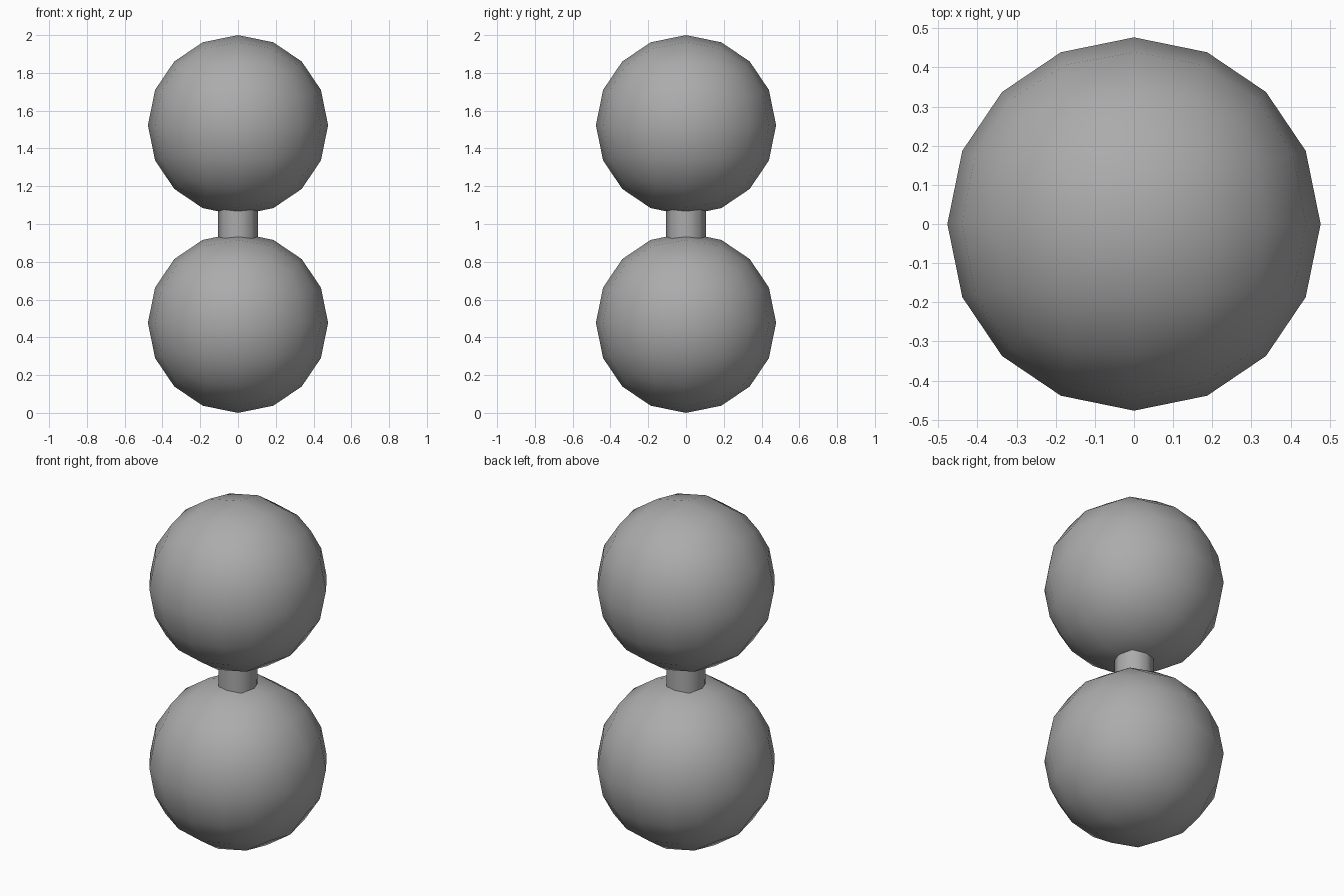
import bpy
import math

if "Cube" in bpy.data.objects:
    bpy.data.objects.remove(bpy.data.objects["Cube"])

R = 0.477

# Mid grey for every part
grey = bpy.data.materials.new("mid_grey")
grey.diffuse_color = (0.41, 0.41, 0.41, 1)
grey.use_nodes = True
grey.node_tree.nodes["Principled BSDF"].inputs["Base Color"].default_value = grey.diffuse_color


def finish(name, angle):
    obj = bpy.context.object
    obj.name = name
    obj.data.materials.append(grey)
    bpy.ops.object.shade_smooth_by_angle(angle=math.radians(angle))


# Two stacked balls: rounded cubes cast to a sphere
for name, z in (("lower_ball", R), ("upper_ball", 2 - R)):
    bpy.ops.mesh.primitive_cube_add(size=2 * R, location=(0, 0, z))
    ball = bpy.context.object
    ball.modifiers.new("round", 'SUBSURF').levels = 2
    ball.modifiers["round"].render_levels = 2
    cast = ball.modifiers.new("sphere", 'CAST')
    cast.factor = 1
    cast.use_radius_as_size = False
    cast.size = R
    for mod in ("round", "sphere"):
        bpy.ops.object.modifier_apply(modifier=mod)
    finish(name, 60)

# Short connecting rod, ends sunk into the balls
bpy.ops.mesh.primitive_cylinder_add(vertices=8, radius=0.105, depth=0.3, location=(0, 0, 1))
finish("connecting_rod", 50)
